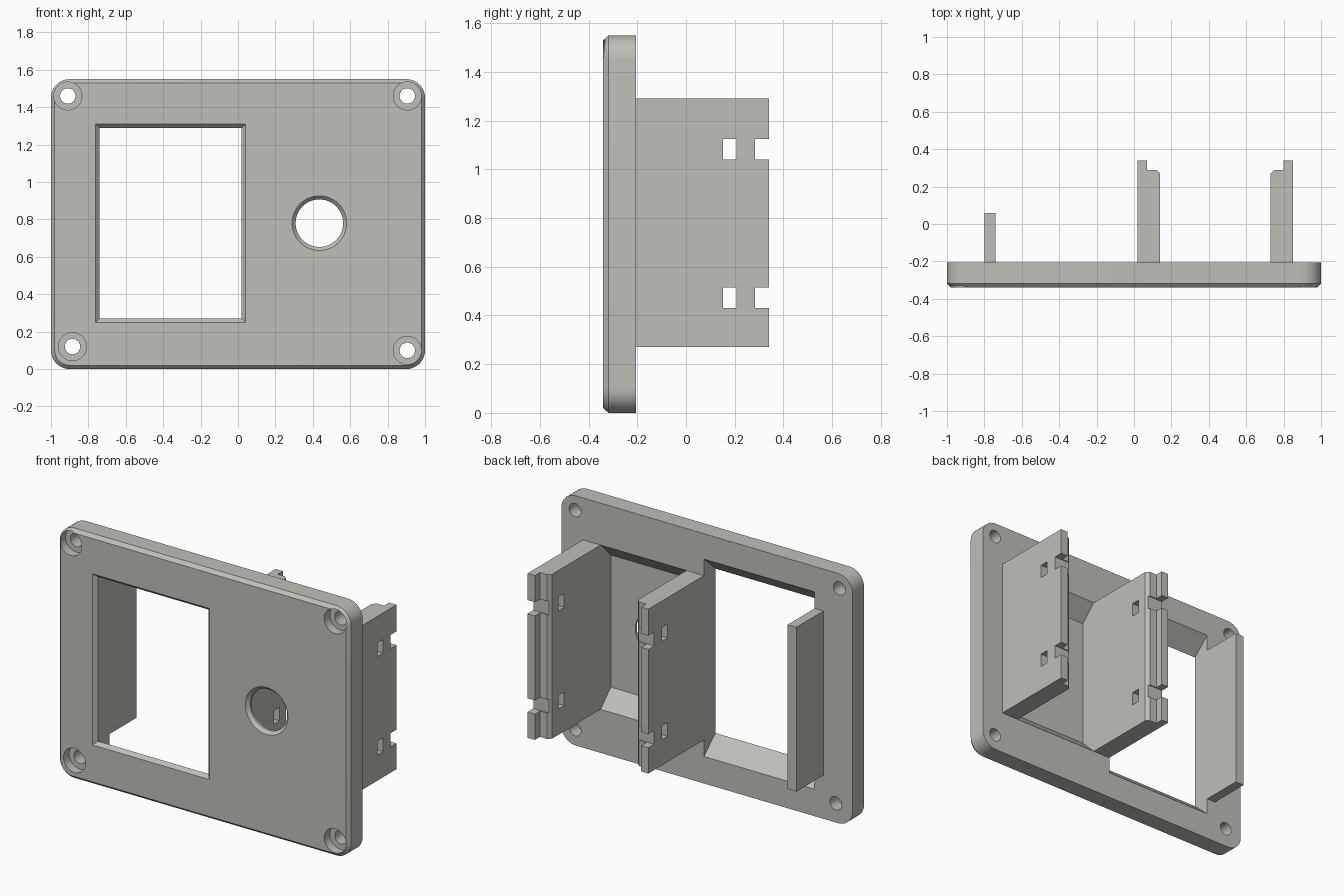
import bpy, bmesh, math

if "Cube" in bpy.data.objects:
    bpy.data.objects.remove(bpy.data.objects["Cube"])

grey = bpy.data.materials.new("warm_grey")
grey.diffuse_color = (0.52, 0.52, 0.485, 1)
grey.use_nodes = True
grey.node_tree.nodes["Principled BSDF"].inputs["Base Color"].default_value = grey.diffuse_color

BACK, FRONT = -0.205, -0.34        # plate faces
WALL_Z = (0.27, 1.29)              # height range of the rear walls


def loft(name, rings):
    """Closed solid through equal-length rings of points."""
    bm = bmesh.new()
    vs = [[bm.verts.new(p) for p in r] for r in rings]
    n = len(vs[0])
    for a, b in zip(vs, vs[1:]):
        for i in range(n):
            j = (i + 1) % n
            bm.faces.new((a[i], a[j], b[j], b[i]))
    bm.faces.new(vs[0])
    bm.faces.new(vs[-1])
    bmesh.ops.recalc_face_normals(bm, faces=bm.faces)
    me = bpy.data.meshes.new(name)
    bm.to_mesh(me)
    bm.free()
    me.materials.append(grey)
    ob = bpy.data.objects.new(name, me)
    bpy.context.collection.objects.link(ob)
    return ob


def rect(y, x0, x1, z0, z1):
    return [(x0, y, z0), (x1, y, z0), (x1, y, z1), (x0, y, z1)]


def circle(y, x, z, r, n=48):
    return [(x + r * math.cos(2 * math.pi * i / n), y,
             z + r * math.sin(2 * math.pi * i / n)) for i in range(n)]


def rounded(y, inset, r=0.1, n=10):
    pts = []
    for k, (cx, cz) in enumerate([(1 - r, 1.55 - r), (r - 1, 1.55 - r), (r - 1, r), (1 - r, r)]):
        for i in range(n + 1):
            a = math.pi / 2 * (k + i / n)
            pts.append((cx + (r - inset) * math.cos(a), y, cz + (r - inset) * math.sin(a)))
    return pts


def cut(ob, cutter):
    cutter.hide_render = True
    m = ob.modifiers.new("cut", 'BOOLEAN')
    m.operation, m.solver, m.object = 'DIFFERENCE', 'EXACT', cutter
    bpy.context.view_layer.objects.active = ob
    bpy.ops.object.modifier_apply(modifier=m.name)
    bpy.data.objects.remove(cutter)


# Face plate with chamfered front edge
plate = loft("face_plate", [rounded(FRONT, 0.02), rounded(-0.318, 0), rounded(BACK, 0)])

# Large window: front chamfer, top and bottom flaring towards the back
cut(plate, loft("window_cutter", [
    rect(-0.36, -0.78, 0.06, 0.23, 1.33),
    rect(-0.318, -0.74, 0.02, 0.27, 1.29),
    rect(-0.18, -0.74, 0.02, 0.145, 1.415)]))

# Rear pocket behind the button hole
cut(plate, loft("pocket_cutter", [
    rect(-0.305, 0.14, 0.73, 0.37, 1.19),
    rect(-0.195, 0.14, 0.73, 0.26, 1.30)]))

# Chamfered button hole
cut(plate, loft("button_cutter", [
    circle(-0.36, 0.435, 0.78, 0.165), circle(-0.32, 0.435, 0.78, 0.127),
    circle(-0.25, 0.435, 0.78, 0.127)]))

# Counterbored screw holes
for x, z in [(-0.91, 1.46), (0.905, 1.46), (-0.885, 0.12), (0.905, 0.1)]:
    cut(plate, loft("screw_cutter", [
        circle(-0.4, x, z, 0.075), circle(-0.285, x, z, 0.075),
        circle(-0.285, x, z, 0.041), circle(-0.1, x, z, 0.041)]))

# Short retaining wall beside the window
loft("short_wall", [rect(BACK, -0.80, -0.74, *WALL_Z), rect(0.06, -0.80, -0.74, *WALL_Z)])

# Pair of mirrored long walls with stepped tips, tie slots and notches
profile = [(0.02, BACK), (0.14, BACK), (0.14, 0.27), (0.12, 0.29),
           (0.07, 0.29), (0.07, 0.34), (0.02, 0.34)]
for name, flip in (("divider_wall", False), ("outer_wall", True)):
    pts = [(0.87 - x if flip else x, y) for x, y in profile]
    wall = loft(name, [[(x, y, z) for x, y in pts] for z in WALL_Z])
    for z in (0.43, 1.04):
        for y0, y1 in ((0.152, 0.208), (0.283, 0.4)):
            cut(wall, loft("slot_cutter", [rect(y0, -0.1, 1, z, z + 0.085),
                                           rect(y1, -0.1, 1, z, z + 0.085)]))

# Smooth the round edges, keep the rest sharp
bpy.ops.object.select_all(action='DESELECT')
plate.select_set(True)
bpy.context.view_layer.objects.active = plate
bpy.ops.object.shade_smooth_by_angle(angle=math.radians(25))
